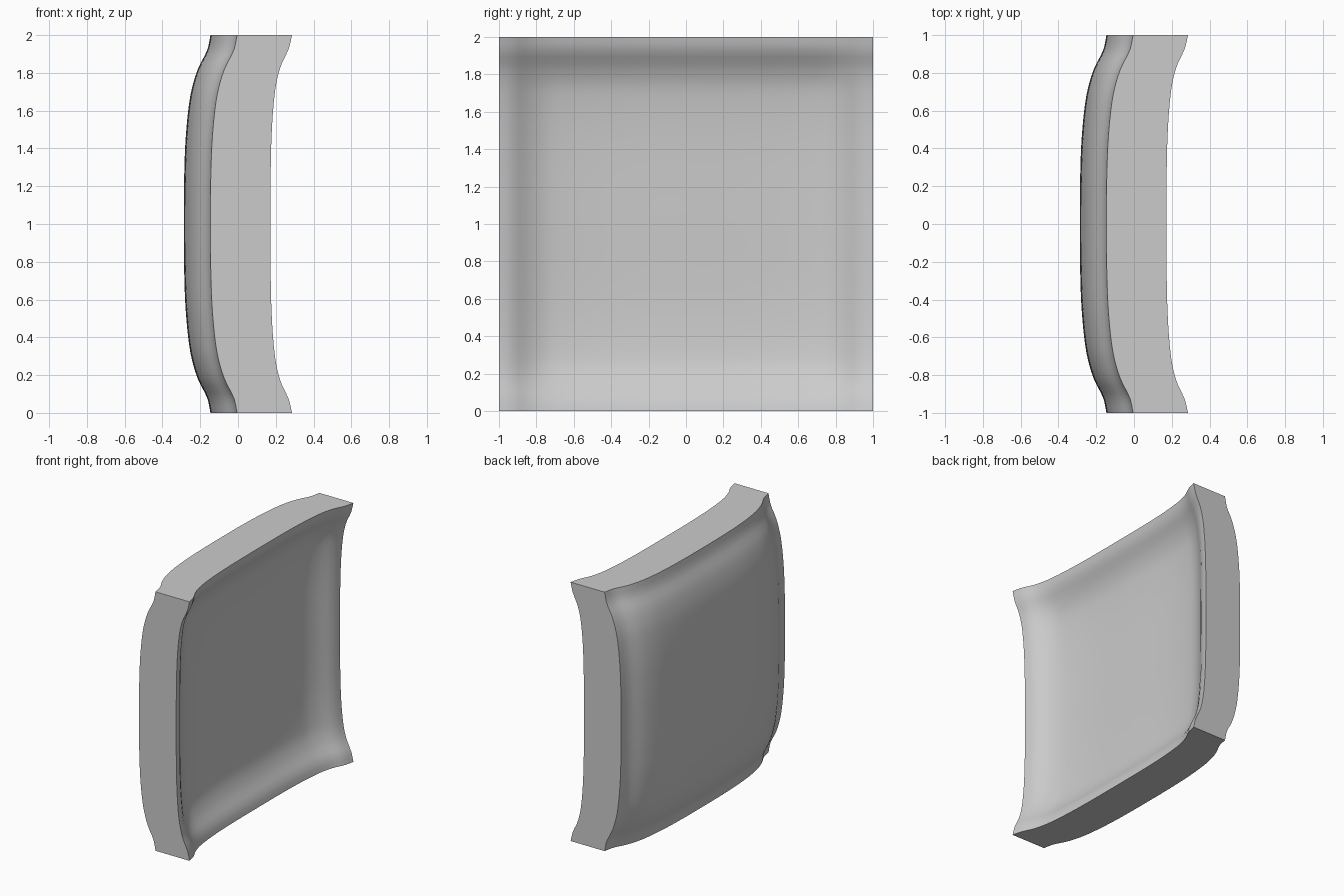
import bpy, bmesh

cube = bpy.data.objects.get("Cube")
if cube:
    bpy.data.objects.remove(cube, do_unlink=True)

# Rise of each face from the panel middle to its flared rim: (distance, rise)
CONVEX = [(0, 0), (.25, .002), (.47, .011), (.67, .033), (.79, .063),
          (.85, .088), (.92, .124), (1, .141)]
CONCAVE = [(0, 0), (.34, .002), (.55, .01), (.71, .025), (.8, .043),
           (.86, .064), (.92, .094), (1, .114)]
# Extra falloff of the hollow inside the rim: 1 in the middle, 0 at the rim
HOLLOW = [(0, 1), (.72, 1), (.84, .55), (.95, 0), (1, 0)]
HOLLOW_DEPTH = .03
SEGMENTS = 56


def sample(profile, t):
    """Smooth interpolation through the profile points."""
    t = min(abs(t), 1.0)

    def slope(i):
        if i == 0:
            return 0.0
        a, b = profile[i - 1], profile[min(i + 1, len(profile) - 1)]
        return (b[1] - a[1]) / (b[0] - a[0])

    for i in range(len(profile) - 1):
        (t0, h0), (t1, h1) = profile[i], profile[i + 1]
        if t <= t1:
            break
    d = t1 - t0
    u = (t - t0) / d
    return ((2*u**3 - 3*u**2 + 1) * h0 + (u**3 - 2*u**2 + u) * d * slope(i)
            + (3*u**2 - 2*u**3) * h1 + (u**3 - u**2) * d * slope(i + 1))


def add_face_sheet(bm, profile, middle, hollow):
    """Square sheet dished in both directions, standing upright."""
    verts = bmesh.ops.create_grid(bm, x_segments=SEGMENTS,
                                  y_segments=SEGMENTS, size=1)["verts"]
    for v in verts:
        y, z = v.co.x, v.co.y
        x = middle + sample(profile, y) + sample(profile, z)
        x -= hollow * sample(HOLLOW, y) * sample(HOLLOW, z)
        v.co = (x, y, z + 1)


# Convex and concave faces, joined by flat rim walls
bm = bmesh.new()
add_face_sheet(bm, CONVEX, -.287, 0)
add_face_sheet(bm, CONCAVE, .058, HOLLOW_DEPTH)
rim = [e for e in bm.edges if e.is_boundary]
bmesh.ops.bridge_loops(bm, edges=rim)
bmesh.ops.recalc_face_normals(bm, faces=bm.faces)

mesh = bpy.data.meshes.new("curved_panel")
bm.to_mesh(mesh)
bm.free()
panel = bpy.data.objects.new("curved_panel", mesh)
bpy.context.collection.objects.link(panel)

# Plain mid grey
grey = bpy.data.materials.new("light_grey")
grey.use_nodes = True
colour = (.6, .6, .6, 1)
grey.diffuse_color = colour
grey.node_tree.nodes["Principled BSDF"].inputs["Base Color"].default_value = colour
mesh.materials.append(grey)

# Smooth faces with crisp rim edges
bpy.ops.object.select_all(action="DESELECT")
panel.select_set(True)
bpy.context.view_layer.objects.active = panel
bpy.ops.object.shade_smooth_by_angle(angle=.6)
